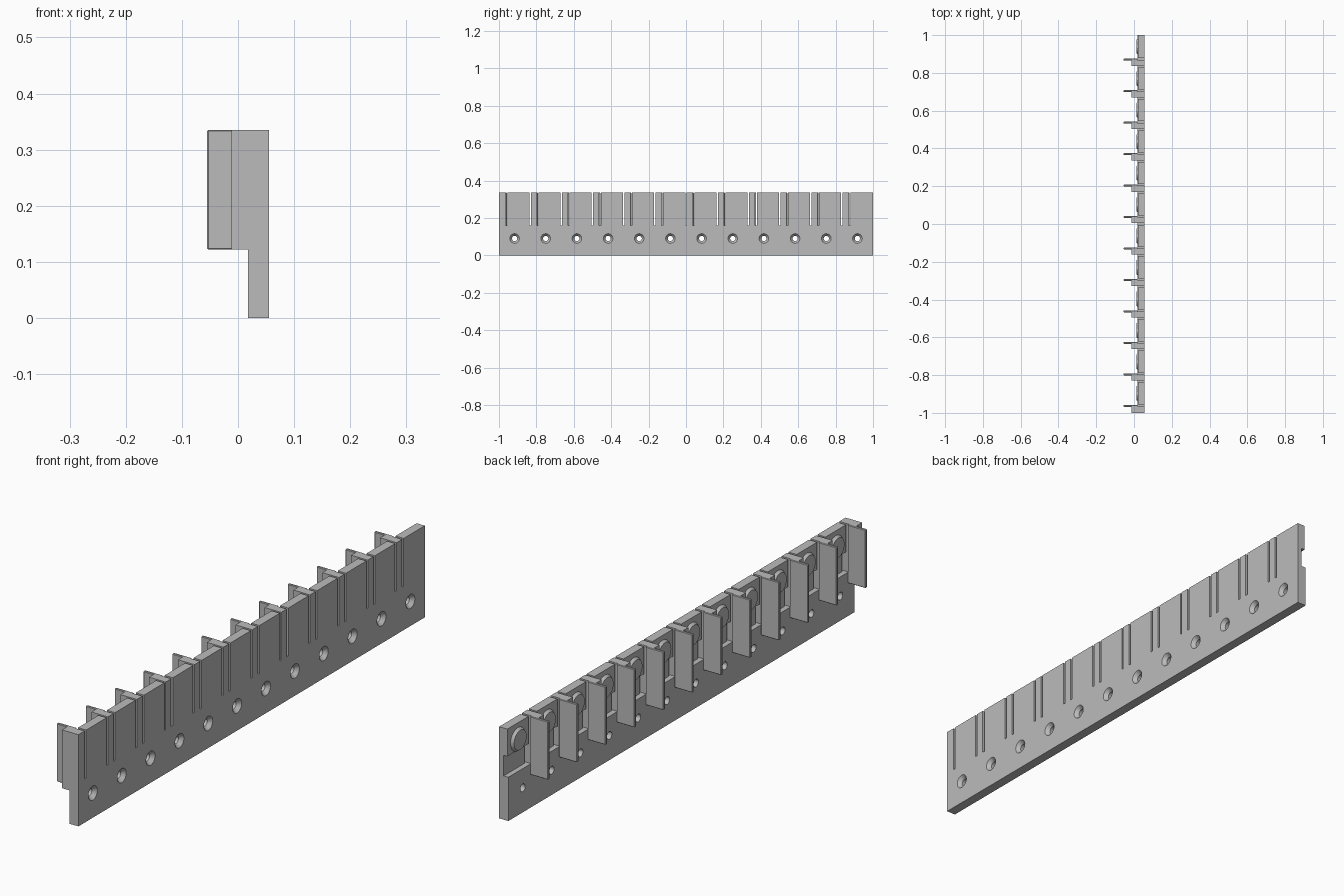
import bpy, bmesh, math
from mathutils import Matrix, Vector

if "Cube" in bpy.data.objects:
    bpy.data.objects.remove(bpy.data.objects["Cube"], do_unlink=True)

COUNT = 12
PITCH = 2 / COUNT
BACK, FACE = 0.055, 0.018      # outer and inner sides of the rail
SLOT_BASE, TOP = 0.16, 0.335

grey = bpy.data.materials.new("plain_grey")
grey.use_nodes = True
grey.diffuse_color = (0.5, 0.5, 0.5, 1)
grey.node_tree.nodes["Principled BSDF"].inputs["Base Color"].default_value = (0.5, 0.5, 0.5, 1)


def add_box(bm, x0, x1, y0, y1, z0, z1):
    centre = Vector((x0 + x1, y0 + y1, z0 + z1)) / 2
    size = Matrix.Diagonal((x1 - x0, y1 - y0, z1 - z0, 1))
    bmesh.ops.create_cube(bm, size=1, matrix=Matrix.Translation(centre) @ size)


def add_round(bm, x0, x1, y, z, r0, r1):
    # Round part along x, with radius r0 at x0 and r1 at x1
    place = Matrix.Translation(((x0 + x1) / 2, y, z)) @ Matrix.Rotation(math.pi / 2, 4, "Y")
    bmesh.ops.create_cone(bm, cap_ends=True, segments=32, radius1=r0, radius2=r1,
                          depth=x1 - x0, matrix=place)


def make(name, bm, bevel=0):
    mesh = bpy.data.meshes.new(name)
    bm.to_mesh(mesh)
    bm.free()
    obj = bpy.data.objects.new(name, mesh)
    bpy.context.collection.objects.link(obj)
    mesh.materials.append(grey)
    if bevel:
        mod = obj.modifiers.new("soft_edges", "BEVEL")
        mod.width = bevel
        mod.segments = 1
    return obj


def cut(target, name, bm):
    cutter = make(name, bm)
    cutter.hide_render = True
    cutter.hide_viewport = True
    mod = target.modifiers.new(name, "BOOLEAN")
    mod.operation = "DIFFERENCE"
    mod.solver = "EXACT"
    mod.object = cutter
    bpy.context.view_layer.update()
    depsgraph = bpy.context.evaluated_depsgraph_get()
    result = bpy.data.meshes.new_from_object(target.evaluated_get(depsgraph))
    target.modifiers.clear()
    target.data = result
    bpy.data.objects.remove(cutter, do_unlink=True)


starts = [-1 + k * PITCH for k in range(COUNT)]

# Lower rail with countersunk screw holes
bm = bmesh.new()
add_box(bm, FACE, BACK, -1, 1, 0, SLOT_BASE)
rail = make("lower_rail", bm)

bm = bmesh.new()
for y in starts:
    add_round(bm, 0, 0.08, y + PITCH / 2, 0.09, 0.014, 0.014)
cut(rail, "screw_holes", bm)

bm = bmesh.new()
for y in starts:
    add_round(bm, 0.04, 0.057, y + PITCH / 2, 0.09, 0.013, 0.0275)
cut(rail, "countersinks", bm)

# Spring fingers: thin stems carrying thicker heads
stems, heads, bosses = bmesh.new(), bmesh.new(), bmesh.new()
for k, y in enumerate(starts):
    y0 = y + 0.045
    y1 = 1 if k == COUNT - 1 else y + PITCH - 0.004
    mid = (y0 + y1) / 2
    add_box(stems, 0.037, BACK, y0, y1, SLOT_BASE, TOP)
    add_box(heads, 0.022, 0.037, y0, y1, 0.235, TOP)
    add_round(bosses, 0.012, 0.03, mid, 0.275, 0.036, 0.048)
make("finger_stems", stems)
make("finger_heads", heads)
make("round_bosses", bosses)

# Posts between the fingers, each with a thin divider fin
posts, fins = bmesh.new(), bmesh.new()
for k, y in enumerate(starts):
    y0 = -1 if k == 0 else y + 0.004
    add_box(posts, FACE, BACK, y0, y + 0.036, SLOT_BASE, TOP)
    add_box(posts, -0.012, FACE, y0, y + 0.036, 0.122, TOP)
    add_box(fins, -0.055, FACE, y + 0.032, y + 0.042, 0.122, TOP)
make("posts", posts)
make("divider_fins", fins, 0.002)
